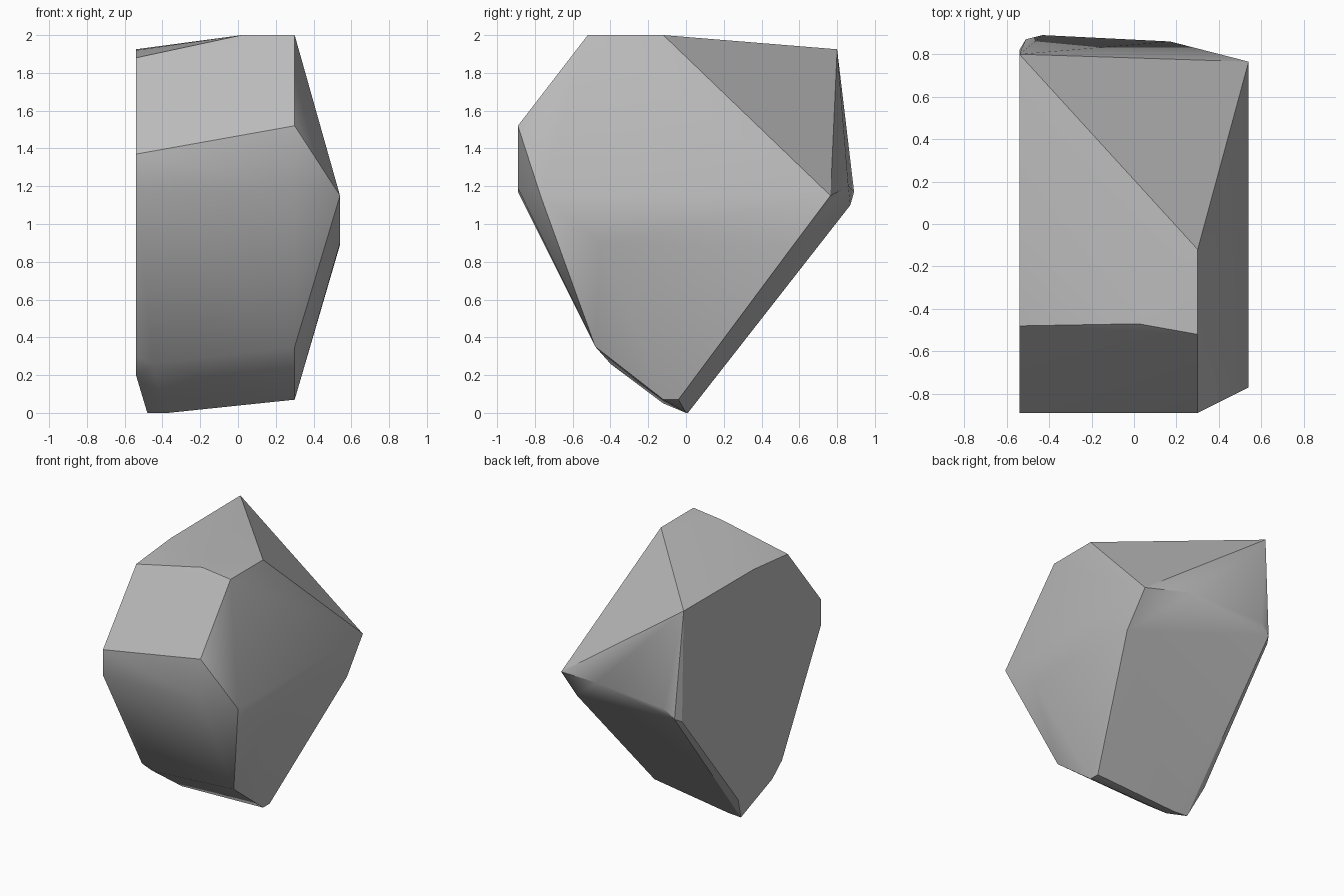
import bpy
import bmesh
import math

default_cube = bpy.data.objects.get("Cube")
if default_cube:
    bpy.data.objects.remove(default_cube, do_unlink=True)

FLAT = -0.54   # plane of the cleaved flat side
RIDGE = 0.54   # plane of the outer ridge
EDGE = 0.3     # shoulder line beside the ridge
FRONT = -0.89  # foremost plane

# Corner points of the stone, grouped by part
corners = {
    "top": [(EDGE, -0.52, 2), (EDGE, -0.12, 2), (0.02, -0.47, 2),
            (FLAT, -0.48, 1.88), (FLAT, -0.06, 1.92), (FLAT, 0.8, 1.925)],
    "front": [(FLAT, FRONT, 1.37), (EDGE, FRONT, 1.52),
              (FLAT, FRONT, 1.17), (EDGE, FRONT, 1.19)],
    "ridge": [(RIDGE, -0.77, 1.15), (RIDGE, 0.765, 1.15),
              (RIDGE, -0.45, 0.9), (RIDGE, 0.57, 0.89)],
    "back": [(0.17, 0.86, 1.2), (-0.43, 0.89, 1.17),
             (-0.51, 0.87, 1.1), (FLAT, 0.82, 1.07)],
    "base": [(EDGE, -0.48, 0.35), (EDGE, -0.12, 0.07), (EDGE, -0.04, 0.07),
             (-0.45, -0.4, 0.26), (FLAT, -0.41, 0.3), (FLAT, -0.29, 0.2),
             (FLAT, 0.13, 0.2), (-0.4, -0.12, 0.05),
             (-0.37, 0, 0), (-0.48, 0.01, 0)],
}


def make_material(name, value):
    material = bpy.data.materials.new(name)
    material.use_nodes = True
    colour = (value, value, value, 1)
    material.diffuse_color = colour
    shader = next(n for n in material.node_tree.nodes if n.type == "BSDF_PRINCIPLED")
    shader.inputs["Base Color"].default_value = colour
    return material


def make_hull(name, points, material):
    """Wrap a tight convex skin around the corner points."""
    bm = bmesh.new()
    for point in points:
        bm.verts.new(point)
    result = bmesh.ops.convex_hull(bm, input=bm.verts[:], use_existing_faces=False)
    inside = [g for g in result["geom_interior"] if isinstance(g, bmesh.types.BMVert)]
    bmesh.ops.delete(bm, geom=inside, context="VERTS")
    # Merge the triangles of each planar facet
    bmesh.ops.dissolve_limit(bm, angle_limit=math.radians(1),
                             verts=bm.verts[:], edges=bm.edges[:])
    bmesh.ops.recalc_face_normals(bm, faces=bm.faces[:])
    mesh = bpy.data.meshes.new(name)
    bm.to_mesh(mesh)
    bm.free()
    mesh.materials.append(material)
    stone = bpy.data.objects.new(name, mesh)
    bpy.context.collection.objects.link(stone)
    return stone


# Faceted boulder, soft over shallow creases and sharp over steep ones
points = [p for group in corners.values() for p in group]
boulder = make_hull("boulder", points, make_material("stone_grey", 0.5))
bpy.ops.object.select_all(action="DESELECT")
boulder.select_set(True)
bpy.context.view_layer.objects.active = boulder
bpy.ops.object.shade_smooth_by_angle(angle=math.radians(30))
